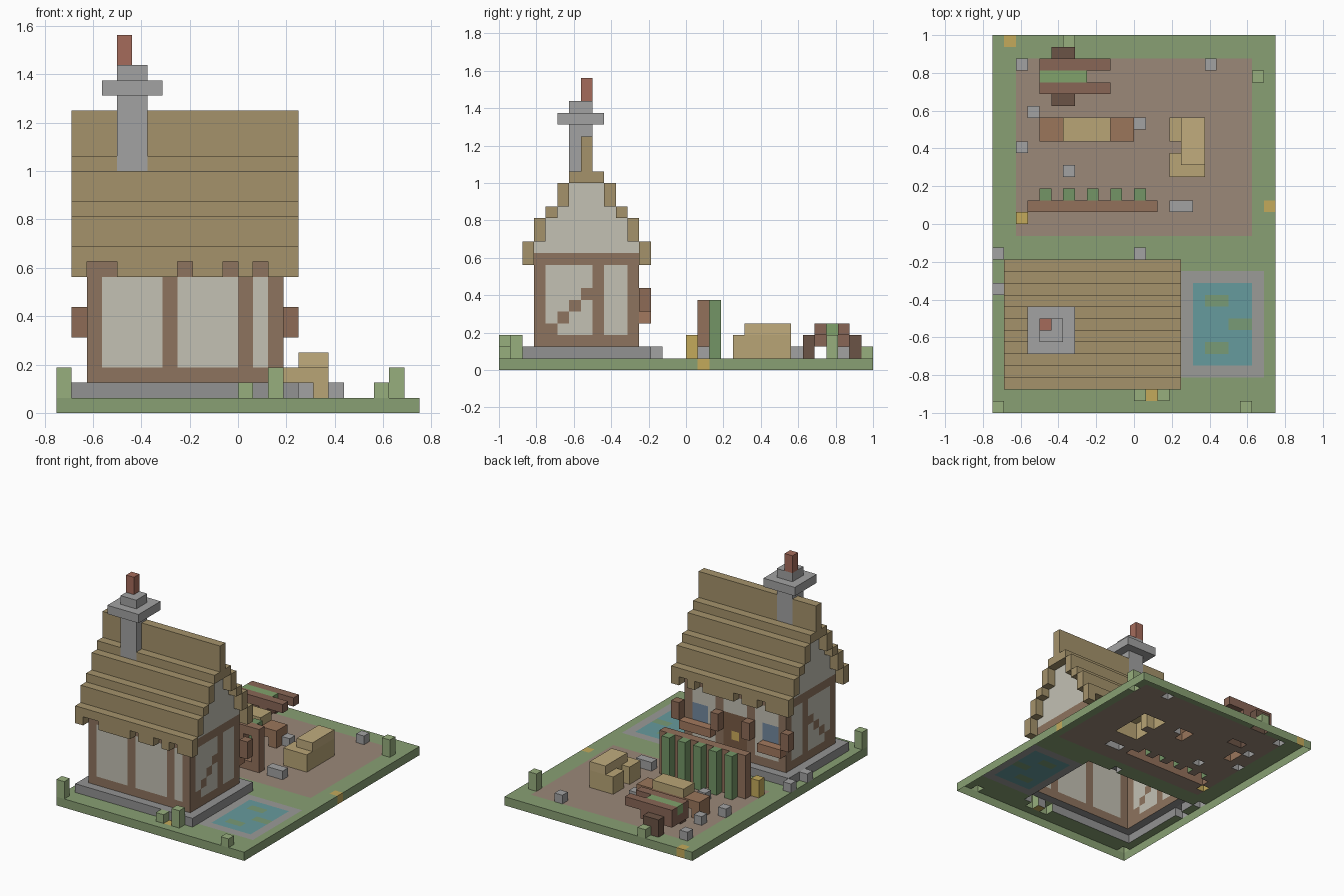
import bpy, bmesh
from mathutils import Vector

if "Cube" in bpy.data.objects:
    bpy.data.objects.remove(bpy.data.objects["Cube"])

U = 1 / 16          # voxel edge
vox = {}            # cell -> part name
COL = {
    "grass": (.53, .62, .45), "dirt": (.60, .53, .47), "yellow_blooms": (.76, .66, .36),
    "pond_water": (.40, .60, .61), "lily_pads": (.47, .60, .46), "pond_rim": (.60, .60, .59),
    "plinth": (.57, .57, .57), "plaster_walls": (.76, .75, .70), "timber_frame": (.55, .45, .37),
    "thatch_roof": (.64, .57, .42), "chimney": (.63, .63, .63), "chimney_pot": (.64, .42, .36),
    "shutters": (.55, .42, .34), "window_sills": (.63, .47, .37), "window_glass": (.45, .53, .62),
    "door": (.47, .36, .28), "door_handle": (.80, .67, .36), "rocks": (.63, .63, .63),
    "grass_tufts": (.59, .68, .49), "hay_bales": (.72, .64, .46), "hay_top_bale": (.75, .67, .49),
    "bean_fence": (.57, .44, .36), "bean_plants": (.45, .58, .40), "cart_body": (.53, .40, .34),
    "cart_wheels": (.42, .33, .28), "cart_load": (.50, .63, .42), "trough": (.60, .46, .36),
    "trough_hay": (.72, .64, .46),
}


def fill(part, x0, x1, y0, y1, z0, z1):
    """Fill a block of cells; later blocks overwrite earlier ones."""
    for x in range(x0, x1):
        for y in range(y0, y1):
            for z in range(z0, z1):
                vox[x, y, z] = part


def cell(part, x, y, z0=1, z1=2):
    fill(part, x, x + 1, y, y + 1, z0, z1)


# ground slab with yard and pond
fill("grass", -12, 12, -16, 16, 0, 1)
fill("dirt", -10, 10, -1, 14, 0, 1)
fill("pond_rim", 4, 11, -13, -4, 0, 1)
fill("pond_water", 5, 10, -12, -5, 0, 1)
for x, y in [(6, -7), (8, -9), (6, -11)]:
    fill("lily_pads", x, x + 2, y, y + 1, 0, 1)
for x, y in [(-11, 15), (11, 1), (1, -15)]:
    cell("yellow_blooms", x, y, 0, 1)

# house body: plinth, plaster, stepped gable
fill("plinth", -11, 4, -14, -3, 1, 2)
fill("plaster_walls", -10, 3, -13, -4, 2, 11)
for i, top in enumerate([11, 13, 14, 16, 16]):
    fill("plaster_walls", -10, 3, -13 + i, -4 - i, 10, top)

# timber frame: rings, posts and gable braces
for z in (2, 9):
    fill("timber_frame", -10, 3, -13, -12, z, z + 1)
    fill("timber_frame", -10, 3, -5, -4, z, z + 1)
    for x in (-10, 2):
        fill("timber_frame", x, x + 1, -13, -4, z, z + 1)
for x in (-10, -5, 0, 2):
    cell("timber_frame", x, -13, 2, 9)
for x in (-10, -6, -2, 2):
    cell("timber_frame", x, -5, 2, 9)
for x in (-10, 2):
    cell("timber_frame", x, -8, 2, 9)
    for i in range(4):
        cell("timber_frame", x, -12 + i, 3 + i, 4 + i)

# yard side: door, windows, shutters and sills
fill("door", -5, -2, -5, -4, 2, 7)
cell("door_handle", -4, -5, 4, 5)
for x in (-10, -1):
    fill("window_glass", x + 1, x + 3, -5, -4, 5, 7)
    fill("window_sills", x, x + 4 - (x == -10), -4, -3, 4, 5)
for x in (-11, -6, -2, 3):
    cell("shutters", x, -4, 5, 7)

# stepped thatch roof with ragged eaves
for i, (z0, z1) in enumerate([(9, 11), (11, 13), (13, 14), (14, 16), (16, 17)]):
    for y in (-14 + i, -4 - i):
        fill("thatch_roof", -11, 4, y, y + 1, z0, z1)
fill("thatch_roof", -11, 4, -9, -8, 16, 20)
for y, gaps in [(-14, (-10, -9, -4, -1, 1)), (-4, (-8, -5, 0, 2))]:
    for x in gaps:
        vox.pop((x, y, 9))

# chimney
fill("chimney", -8, -6, -10, -8, 16, 23)
fill("chimney", -9, -5, -11, -7, 21, 22)
cell("chimney_pot", -8, -9, 23, 25)

# rocks, tufts and blooms
for x, y in [(-10, 13), (6, 13), (-9, 9), (0, 8), (-10, 6), (-6, 4), (3, 1), (4, 1),
             (-12, -3), (-12, -6), (0, -3)]:
    cell("rocks", x, y)
for x, y, top in [(-12, -16, 3), (9, -16, 2), (10, 12, 3), (-6, 15, 2), (0, -15, 2), (2, -15, 3)]:
    cell("grass_tufts", x, y, 1, top)
cell("yellow_blooms", -10, 0, 1, 3)

# bean fence
fill("bean_fence", -9, 2, 1, 2, 1, 2)
fill("bean_fence", -9, 2, 1, 2, 5, 6)
for x in (-9, -7, -5, -3, -1, 1):
    cell("bean_fence", x, 1, 1, 6)
for x in range(-8, 2, 2):
    cell("bean_plants", x, 2, 1, 6)

# hay stack
fill("hay_bales", 3, 6, 4, 6, 1, 3)
fill("hay_bales", 4, 6, 6, 7, 1, 3)
fill("hay_bales", 3, 6, 7, 9, 1, 3)
fill("hay_top_bale", 4, 6, 5, 9, 3, 4)

# trough on legs with hay
fill("trough", -8, 0, 7, 9, 2, 3)
for x in (-8, -1):
    fill("trough", x, x + 1, 7, 9, 1, 2)
fill("trough_hay", -6, -2, 7, 9, 3, 4)

# hand cart: bed, sides running into handles, wheels, load
fill("cart_body", -8, -4, 11, 14, 2, 3)
for y, w in [(11, 10), (13, 14)]:
    fill("cart_body", -8, -4, y, y + 1, 2, 4)
    fill("cart_body", -4, -2, y, y + 1, 3, 4)
    fill("cart_wheels", -7, -5, w, w + 1, 1, 3)
fill("cart_load", -8, -4, 12, 13, 3, 4)


def build(part):
    """Skin a part with only its exposed voxel faces (underside left open)."""
    bm = bmesh.new()
    for c in [c for c, p in vox.items() if p == part]:
        for a in range(3):
            for s in (-1, 1):
                n = list(c)
                n[a] += s
                if tuple(n) in vox or n[2] < 0:
                    continue
                b, d = (a + 1) % 3, (a + 2) % 3
                quad = []
                for u, v in ((0, 0), (1, 0), (1, 1), (0, 1))[::s]:
                    p = Vector(c)
                    p[a] += s > 0
                    p[b] += u
                    p[d] += v
                    quad.append(bm.verts.new(p * U))
                bm.faces.new(quad)
    bmesh.ops.remove_doubles(bm, verts=bm.verts, dist=1e-4)
    me = bpy.data.meshes.new(part)
    bm.to_mesh(me)
    bm.free()
    mat = bpy.data.materials.new(part)
    mat.diffuse_color = [k ** 2.2 for k in COL[part]] + [1]
    mat.use_nodes = True
    mat.node_tree.nodes["Principled BSDF"].inputs["Base Color"].default_value = mat.diffuse_color
    me.materials.append(mat)
    bpy.context.collection.objects.link(bpy.data.objects.new(part, me))


for part in COL:
    build(part)
